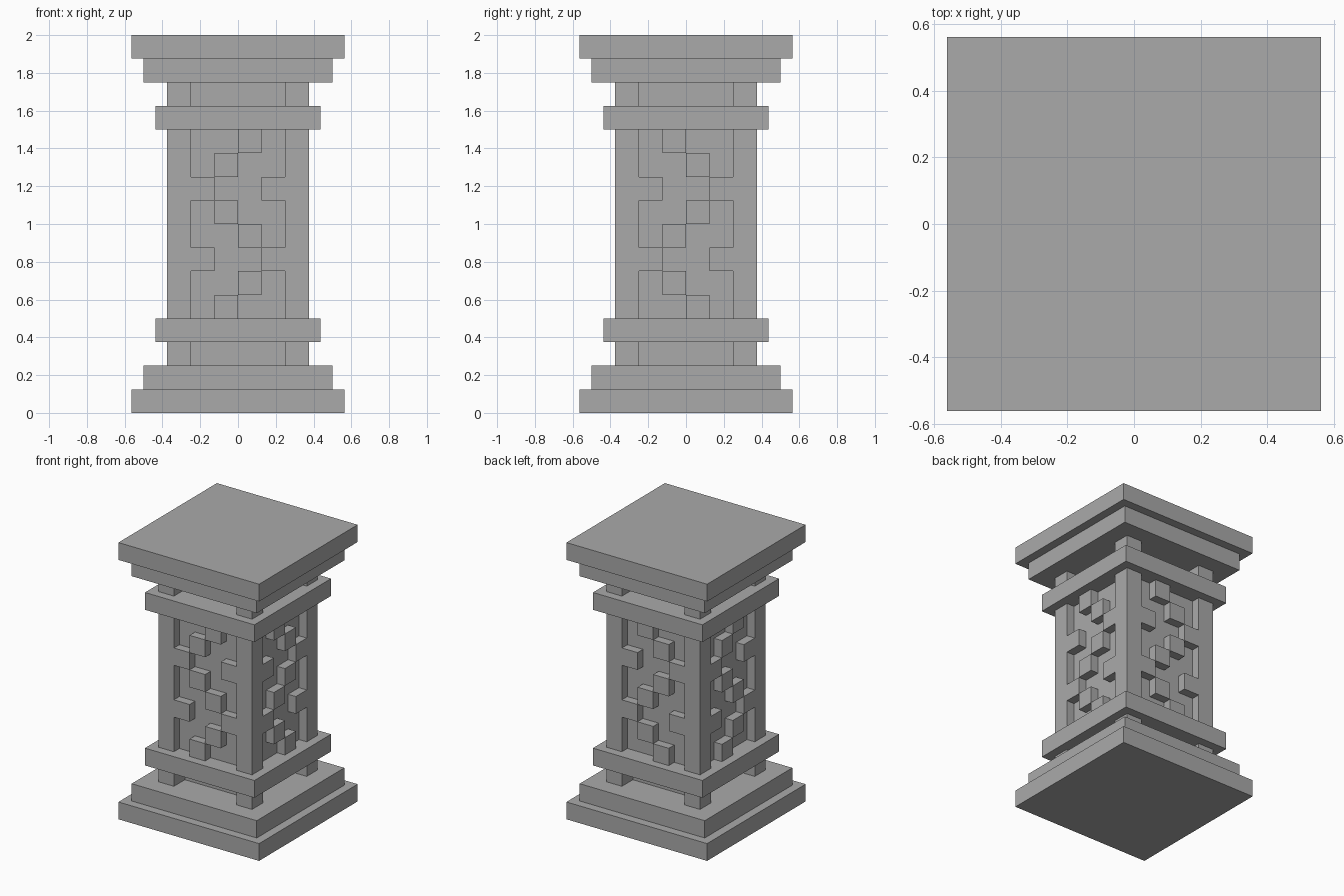
import bpy

if "Cube" in bpy.data.objects:
    bpy.data.objects.remove(bpy.data.objects["Cube"], do_unlink=True)

U = 0.125  # block module

stone = bpy.data.materials.new("grey stone")
stone.use_nodes = True
GREY = (0.4, 0.4, 0.4, 1)
stone.diffuse_color = GREY
stone.node_tree.nodes["Principled BSDF"].inputs["Base Color"].default_value = GREY


def box(name, center, size):
    """Box with centre and size given in modules."""
    bpy.ops.mesh.primitive_cube_add(size=1, location=[c * U for c in center])
    ob = bpy.context.object
    ob.name = name
    ob.scale = [s * U for s in size]
    bpy.ops.object.transform_apply(location=False, rotation=False, scale=True)
    ob.data.materials.append(stone)
    return ob


def slab(name, width, bottom, height=1):
    box(name, (0, 0, bottom + height / 2), (width, width, height))


# Plinth, capital and the two collars
slab("plinth_base", 9, 0)
slab("plinth_step", 8, 1)
slab("lower_collar", 7, 3)
slab("upper_collar", 7, 12)
slab("capital_step", 8, 14)
slab("capital_top", 9, 15)

# Recessed core and the narrower necks
slab("shaft_core", 5, 4, 8)
slab("lower_neck", 4, 2)
slab("upper_neck", 4, 13)

# Corner posts
for x in (-2.5, 2.5):
    for y in (-2.5, 2.5):
        box("corner_post", (x, y, 8), (1, 1, 12))

# Tabs reaching inward from the posts, passing through the shaft both ways
for z in (6.5, 9.5):
    for side in (-1.5, 1.5):
        box("tab_front_back", (side, 0, z), (1, 6, 1))
        box("tab_sides", (0, side, z), (6, 1, 1))

# Staggered blocks down the middle, mirrored between the two directions
for z, side in ((11.5, 1), (10.5, -1), (8.5, -1), (7.5, 1), (5.5, 1), (4.5, -1)):
    box("block_front_back", (side / 2, 0, z), (1, 6, 1))
    box("block_sides", (0, -side / 2, z), (6, 1, 1))
